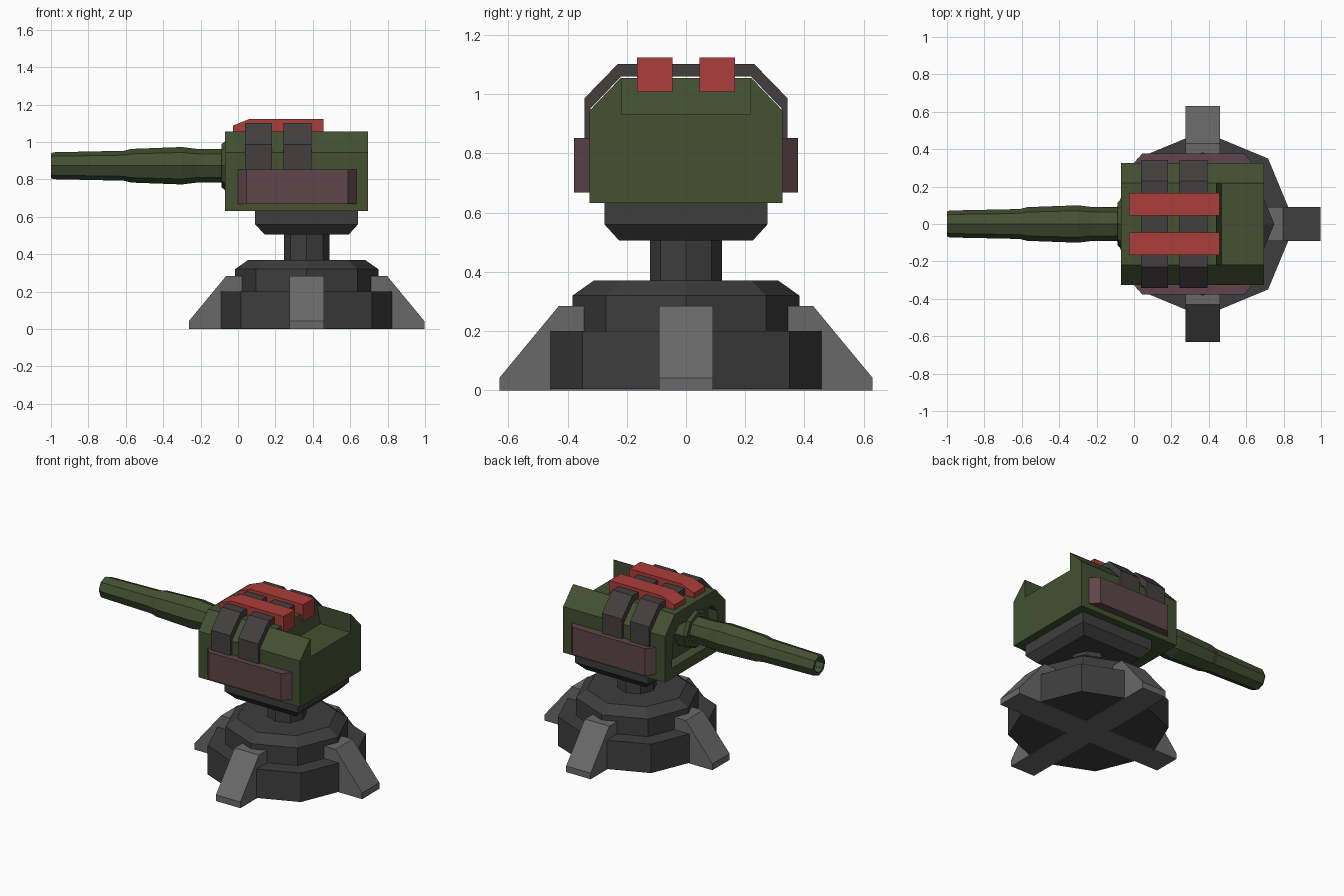
import bpy, bmesh
from math import cos, sin, pi
from mathutils import Vector

if "Cube" in bpy.data.objects:
    bpy.data.objects.remove(bpy.data.objects["Cube"])

CX = 0.367  # pedestal axis


def mat(name, srgb):
    m = bpy.data.materials.new(name)
    m.diffuse_color = [c ** 2.2 for c in srgb] + [1]
    m.use_nodes = True
    m.node_tree.nodes["Principled BSDF"].inputs["Base Color"].default_value = m.diffuse_color
    return m


GREEN = mat("green_paint", (0.27, 0.32, 0.21))
DARK = mat("dark_metal", (0.25, 0.25, 0.25))
GREY = mat("leg_grey", (0.41, 0.41, 0.41))
RED = mat("red_paint", (0.67, 0.25, 0.24))
MAUVE = mat("panel_mauve", (0.37, 0.28, 0.30))
BAND = mat("band_metal", (0.27, 0.255, 0.255))


def finish(name, bm, material):
    bmesh.ops.recalc_face_normals(bm, faces=bm.faces)
    me = bpy.data.meshes.new(name)
    bm.to_mesh(me)
    bm.free()
    ob = bpy.data.objects.new(name, me)
    bpy.context.collection.objects.link(ob)
    if material:
        me.materials.append(material)
    return ob


def place(axis, u, v, w):
    # u, v lie in the profile plane, w runs along the axis
    return {'x': (w, u, v), 'y': (u, w, v), 'z': (u, v, w)}[axis]


def loft(bm, rings):
    loops = [[bm.verts.new(p) for p in r] for r in rings]
    n = len(loops[0])
    for a, b in zip(loops, loops[1:]):
        for i in range(n):
            j = (i + 1) % n
            bm.faces.new((a[i], a[j], b[j], b[i]))
    return [bm.faces.new(loops[0]), bm.faces.new(loops[-1])]


def prism(name, pts, axis, a, b, material):
    bm = bmesh.new()
    loft(bm, [[place(axis, u, v, w) for u, v in pts] for w in (a, b)])
    return finish(name, bm, material)


def turned(name, profile, axis, cu, cv, material, n=8):
    # profile: (radius, position along axis)
    bm = bmesh.new()
    loft(bm, [[place(axis, cu + r * cos(2 * pi * i / n), cv + r * sin(2 * pi * i / n), w)
               for i in range(n)] for r, w in profile])
    return finish(name, bm, material)


# Stepped eight-sided base and neck
turned("base", [(0.495, 0.004), (0.495, 0.2), (0.383, 0.2), (0.383, 0.32), (0.312, 0.37)],
       'z', CX, 0, DARK)
turned("neck", [(0.122, 0.36), (0.122, 0.52)], 'z', CX, 0, DARK)

# Two crossing bars make the four legs
half = [(0.63, 0), (0.63, 0.042), (0.43, 0.284)]
bar = half + [(-u, v) for u, v in reversed(half)]
prism("leg_bar_side", bar, 'x', CX - 0.092, CX + 0.092, GREY)
prism("leg_bar_long", [(u + CX, v) for u, v in bar], 'y', -0.092, 0.092, GREY)

# Square collar, tapered underneath
bm = bmesh.new()
loft(bm, [[(CX + sx * h, sy * h, z) for sx, sy in ((-1, -1), (1, -1), (1, 1), (-1, 1))]
          for h, z in ((0.225, 0.505), (0.275, 0.56), (0.275, 0.64))])
finish("collar", bm, DARK)

# Housing with recessed gun face
bm = bmesh.new()
side = [(0.325, 0.632), (0.325, 0.945), (0.22, 1.055)]
outline = side + [(-y, z) for y, z in reversed(side)]
caps = loft(bm, [[(x, y, z) for y, z in outline] for x in (-0.07, 0.695)])
bmesh.ops.recalc_face_normals(bm, faces=bm.faces)
bmesh.ops.inset_region(bm, faces=[caps[0]], thickness=0.1)
ext = bmesh.ops.extrude_discrete_faces(bm, faces=[caps[0]])
bmesh.ops.translate(bm, verts=ext["faces"][0].verts, vec=Vector((0.07, 0, 0)))
housing = finish("housing", bm, GREEN)

# Notch open to the rear
cutter = prism("notch_cutter", [(0.43, 1.1), (0.468, 0.932), (0.8, 0.932), (0.8, 1.1)],
               'y', -0.217, 0.217, GREEN)
cutter.hide_render = True
mod = housing.modifiers.new("notch", 'BOOLEAN')
mod.operation = 'DIFFERENCE'
mod.solver = 'EXACT'
mod.object = cutter
bpy.context.view_layer.objects.active = housing
bpy.ops.object.modifier_apply(modifier="notch")
bpy.data.objects.remove(cutter)

# Barrel with hollow muzzle, and its mounting flange
turned("barrel", [(0.048, -0.9), (0.048, -1.0), (0.066, -1.0), (0.072, -0.985), (0.08, -0.61),
                  (0.09, -0.57), (0.1, -0.3), (0.09, -0.22), (0.088, 0.02)],
       'x', 0, 0.873, GREEN)
turned("barrel_flange", [(0.115, -0.088), (0.13, -0.07), (0.13, 0.01)], 'x', 0, 0.873, GREEN)

# Bands arching over the housing
outer = [(0.342, 0.8), (0.342, 0.987), (0.23, 1.102)]
inner = [(0.322, 0.8), (0.322, 0.952), (0.22, 1.059)]
arch = (outer + [(-y, z) for y, z in reversed(outer)]
        + [(-y, z) for y, z in inner] + list(reversed(inner)))
for name, x0, x1 in (("front_band", 0.038, 0.182), ("rear_band", 0.242, 0.392)):
    prism(name, arch, 'x', x0, x1, BAND)

# Side panels and red top rails, mirrored
panel = [(-0.005, 0.32), (0.045, 0.378), (0.588, 0.378), (0.638, 0.32)]
rail = [(-0.028, 1.008), (-0.028, 1.087), (0.065, 1.124), (0.458, 1.124), (0.458, 1.008)]
for s, tag in ((-1, "right"), (1, "left")):
    prism(f"side_panel_{tag}", [(x, s * y) for x, y in panel], 'z', 0.668, 0.852, MAUVE)
    prism(f"top_rail_{tag}", rail, 'y', s * 0.045, s * 0.166, RED)
